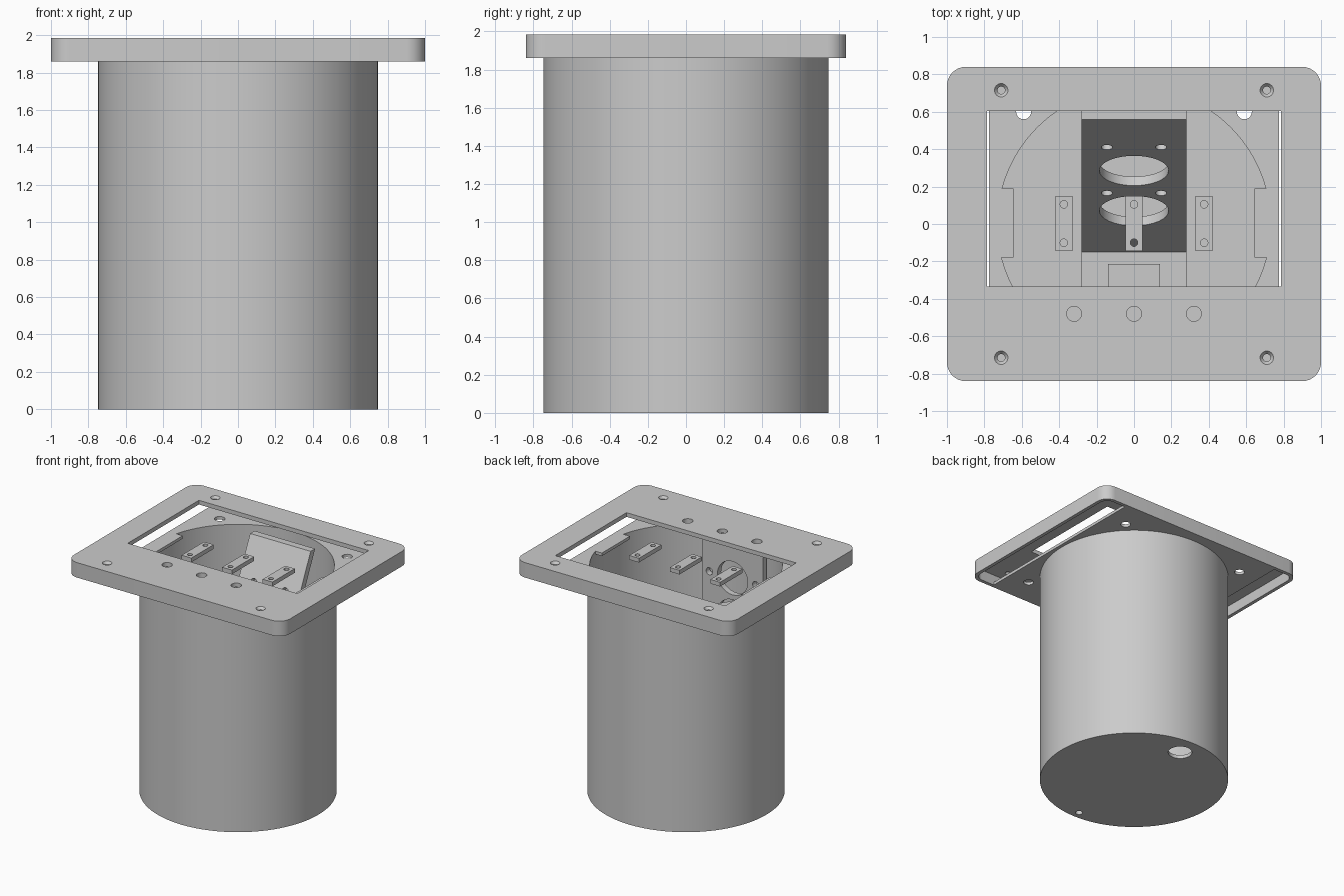
import bpy, bmesh, math
from mathutils import Matrix, Vector

cube = bpy.data.objects.get("Cube")
if cube:
    bpy.data.objects.remove(cube, do_unlink=True)

grey = bpy.data.materials.new("plain grey")
grey.use_nodes = True
grey.diffuse_color = (0.6, 0.6, 0.6, 1)
grey.node_tree.nodes["Principled BSDF"].inputs["Base Color"].default_value = (0.6, 0.6, 0.6, 1)


def make(name, bm):
    me = bpy.data.meshes.new(name)
    bmesh.ops.recalc_face_normals(bm, faces=bm.faces)
    bm.to_mesh(me)
    bm.free()
    me.materials.append(grey)
    ob = bpy.data.objects.new(name, me)
    bpy.context.collection.objects.link(ob)
    return ob


def box(name, x0, x1, y0, y1, z0, z1, corner=0):
    bm = bmesh.new()
    bmesh.ops.create_cube(bm, size=1)
    for v in bm.verts:
        v.co = Vector(((x0 + x1) / 2 + v.co.x * (x1 - x0),
                       (y0 + y1) / 2 + v.co.y * (y1 - y0),
                       (z0 + z1) / 2 + v.co.z * (z1 - z0)))
    if corner:
        upright = [e for e in bm.edges if abs(e.verts[0].co.z - e.verts[1].co.z) > 0.01]
        bmesh.ops.bevel(bm, geom=upright, offset=corner, segments=8, profile=0.5, affect='EDGES')
    return make(name, bm)


def rod(name, centre, r, depth, r2=None, axis='Z', sides=32):
    bm = bmesh.new()
    m = Matrix.Translation(centre)
    if axis == 'Y':
        m = m @ Matrix.Rotation(math.pi / 2, 4, 'X')
    bmesh.ops.create_cone(bm, cap_ends=True, segments=sides, radius1=r,
                          radius2=r if r2 is None else r2, depth=depth, matrix=m)
    return make(name, bm)


def cut(ob, *cutters, mode='DIFFERENCE'):
    for c in cutters:
        mod = ob.modifiers.new("cut", 'BOOLEAN')
        mod.object = c
        mod.operation = mode
        mod.solver = 'EXACT'
        bpy.ops.object.select_all(action='DESELECT')
        bpy.context.view_layer.objects.active = ob
        ob.select_set(True)
        bpy.ops.object.modifier_apply(modifier=mod.name)
        bpy.data.objects.remove(c, do_unlink=True)


def smooth(ob):
    bpy.ops.object.select_all(action='DESELECT')
    bpy.context.view_layer.objects.active = ob
    ob.select_set(True)
    bpy.ops.object.shade_smooth_by_angle(angle=math.radians(30))


R, RI, RIM, TOP = 0.748, 0.73, 1.86, 1.985

# Cover plate: hollow below, with a window, screw holes and three button holes
cover = box("cover_plate", -1, 1, -0.84, 0.84, RIM, TOP, 0.1)
cut(cover, box("c", -0.97, 0.97, -0.81, 0.81, RIM - 0.1, TOP - 0.035, 0.07),
    box("c", -0.785, 0.785, -0.335, 0.605, RIM, TOP + 0.1))
for sx in (-1, 1):
    for sy in (-1, 1):
        cut(cover, rod("c", (sx * 0.71, sy * 0.715, TOP), 0.02, 0.2),
            rod("c", (sx * 0.71, sy * 0.715, TOP), 0.02, 0.04, 0.052))
for x in (-0.32, 0, 0.32):
    cut(cover, rod("c", (x, -0.48, TOP), 0.04, 0.2))
smooth(cover)

# Flange with a round opening, two inward tabs and four holes
flange = box("flange", -0.775, 0.775, -0.812, 0.812, RIM, RIM + 0.025)
opening = rod("c", (0, 0, RIM), RI, 0.3, sides=96)
for x0, x1 in ((-0.8, -0.645), (0.645, 0.8)):
    cut(opening, box("c", x0, x1, -0.18, 0.19, RIM - 1, RIM + 1))
cut(flange, opening)
for sx in (-1, 1):
    for sy in (-1, 1):
        cut(flange, rod("c", (sx * 0.59, sy * 0.6, RIM), 0.04, 0.2))
smooth(flange)

# Cylindrical can with a closed base and two drain holes
can = rod("can", (0, 0, RIM / 2), R, RIM, sides=96)
cut(can, rod("c", (0, 0, RIM / 2 + 0.53), RI, RIM + 1, sides=96),
    rod("c", (0, 0.57, 0), 0.095, 0.3), rod("c", (0, -0.68, 0), 0.028, 0.3))
smooth(can)

# Sloping panel, built as an extruded profile
W, FLOOR = 0.28, 0.37
slope = math.atan2(RIM - FLOOR, 0.71)
run = 0.053 / math.sin(slope)
bm = bmesh.new()
profile = [(-0.15, FLOOR), (0.56, RIM), (0.56 + run, RIM), (-0.15 + run, FLOOR)]
face = bm.faces.new([bm.verts.new((-W, y, z)) for y, z in profile])
ext = bmesh.ops.extrude_face_region(bm, geom=[face])
bmesh.ops.translate(bm, vec=(2 * W, 0, 0),
                    verts=[g for g in ext["geom"] if isinstance(g, bmesh.types.BMVert)])
panel = make("sloping_panel", bm)


def panel_hole(x, y, r):
    c = rod("c", (0, 0, 0), r, 0.3)
    z = FLOOR + (y + 0.15) * math.tan(slope)
    c.data.transform(Matrix.Translation((x, y, z)) @ Matrix.Rotation(slope, 4, 'X'))
    return c


for y in (0.285, 0.07):
    cut(panel, panel_hole(0, y, 0.185))
for y in (0.41, 0.165):
    for x in (-0.145, 0.145):
        cut(panel, panel_hole(x, y, 0.03))
smooth(panel)

# Floor and upright front panel joined to the slope
box("inner_floor", -W, W, -0.66, -0.15 + run, FLOOR - 0.05, FLOOR)
box("floor_block", -0.14, 0.14, -0.61, -0.215, FLOOR, FLOOR + 0.08)
front = box("front_panel", -W, W, -0.665, -0.615, FLOOR - 0.05, RIM)
for z in (1.54, 1.22):
    cut(front, rod("c", (0, -0.64, z), 0.14, 0.07, axis='Y'))
    for x in (-0.215, 0.215):
        cut(front, rod("c", (x, -0.64, z), 0.03, 0.07, axis='Y'))
smooth(front)

# Three small drilled bars in the window
for name, x in (("right_bar", -0.375), ("middle_bar", 0), ("left_bar", 0.375)):
    bar = box(name, x - 0.045, x + 0.045, -0.145, 0.15, RIM + 0.015, RIM + 0.05)
    for y in (-0.1, 0.105):
        cut(bar, rod("c", (x, y, RIM), 0.02, 0.3, sides=20))
    smooth(bar)
